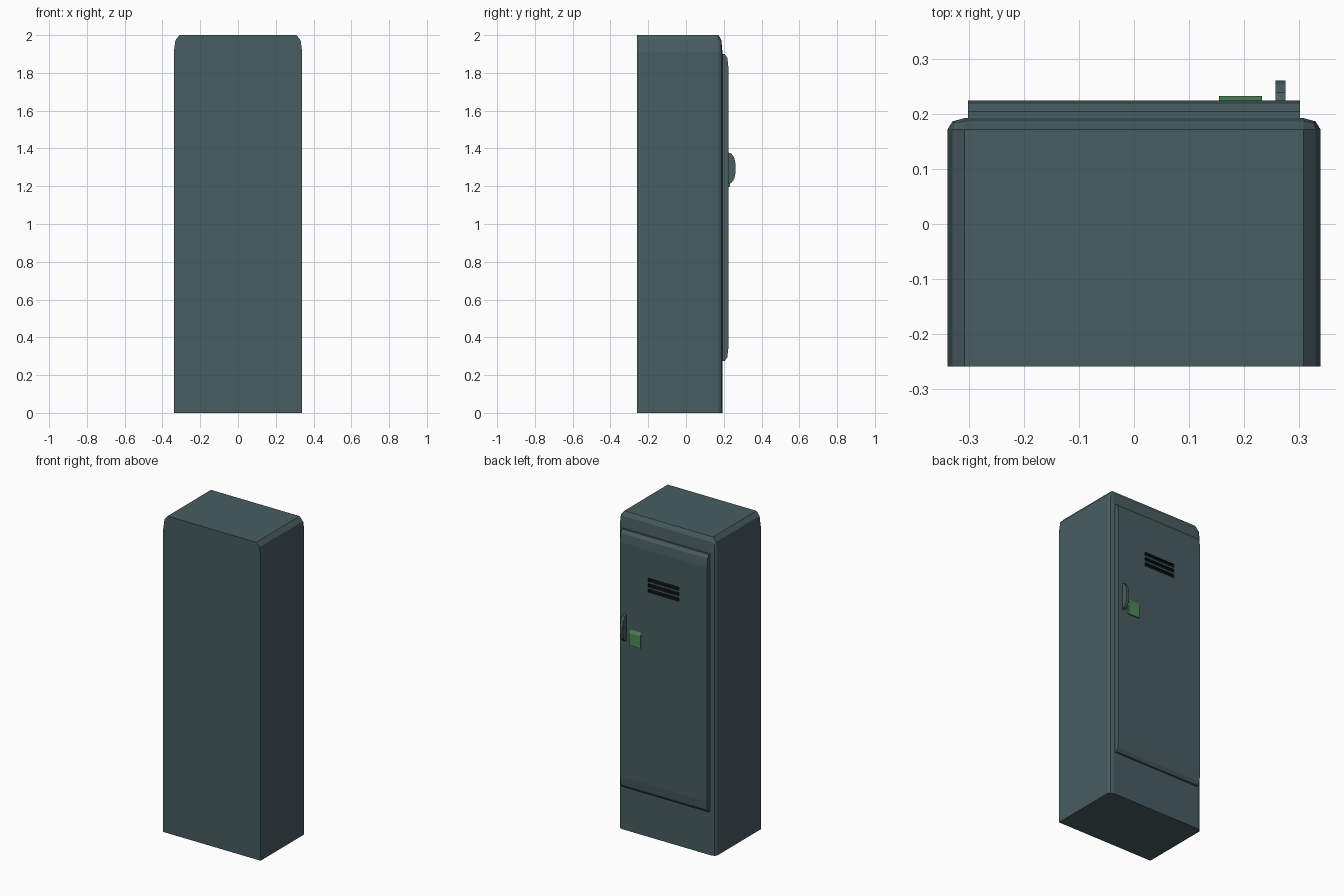
import bpy, bmesh
from mathutils import Matrix, Vector

if "Cube" in bpy.data.objects:
    bpy.data.objects.remove(bpy.data.objects["Cube"])


def material(name, rgb):
    m = bpy.data.materials.new(name)
    m.diffuse_color = (*rgb, 1)
    m.use_nodes = True
    m.node_tree.nodes["Principled BSDF"].inputs["Base Color"].default_value = m.diffuse_color
    return m


STEEL = material("painted_steel", (0.065, 0.11, 0.118))
GREEN = material("green_label", (0.08, 0.25, 0.10))
DARK = material("vent_dark", (0.006, 0.008, 0.009))


def finish(name, bm, mat):
    bmesh.ops.recalc_face_normals(bm, faces=bm.faces)
    me = bpy.data.meshes.new(name)
    bm.to_mesh(me)
    bm.free()
    me.materials.append(mat)
    ob = bpy.data.objects.new(name, me)
    bpy.context.collection.objects.link(ob)
    return ob


def extrude_x(name, profile, x0, x1, mat):
    """Extrude a (y, z) outline along x."""
    bm = bmesh.new()
    face = bm.faces.new([bm.verts.new((x0, y, z)) for y, z in profile])
    ext = bmesh.ops.extrude_face_region(bm, geom=[face])["geom"]
    verts = [v for v in ext if isinstance(v, bmesh.types.BMVert)]
    bmesh.ops.translate(bm, vec=(x1 - x0, 0, 0), verts=verts)
    return finish(name, bm, mat)


def mirrored(half, mid):
    """Complete an upper half outline by reflecting it about z = mid."""
    return half + [(y, 2 * mid - z) for y, z in reversed(half)]


# Cabinet body: bevelled on the door-side uprights and the top edges
bm = bmesh.new()
bmesh.ops.create_cube(bm, size=2)
edges = []
for e in bm.edges:
    c = (e.verts[0].co + e.verts[1].co) / 2
    upright = c.y > 0.5 and abs(c.x) > 0.5
    top = c.z > 0.5 and (abs(c.x) > 0.5 or c.y > 0.5)
    if upright or top:
        edges.append(e)
bmesh.ops.bevel(bm, geom=edges, offset=0.09, segments=2, profile=0.5,
                affect='EDGES')
bmesh.ops.transform(bm, verts=bm.verts, matrix=Matrix.Translation(
    Vector((0, -0.0335, 1))) @ Matrix.Diagonal((0.34, 0.2265, 1, 1)))
finish("cabinet_body", bm, STEEL)

# Door with rounded top and bottom edges
door_half = [(0.185, 1.90), (0.205, 1.90), (0.219, 1.879), (0.225, 1.825)]
door = extrude_x("door", mirrored(door_half, 1.087), -0.303, 0.303, STEEL)

# Vent slots cut into the door
for i in range(3):
    z = 1.639 - i * 0.034
    slot = [(0.208, z - 0.011), (0.24, z - 0.011), (0.24, z + 0.011), (0.208, z + 0.011)]
    cutter = extrude_x(f"vent_cutter_{i + 1}", slot, -0.107, 0.107, DARK)
    cutter.hide_render = True
    cutter.hide_set(True)
    mod = door.modifiers.new(f"vent_{i + 1}", 'BOOLEAN')
    mod.operation = 'DIFFERENCE'
    mod.solver = 'EXACT'
    mod.material_mode = 'TRANSFER'
    mod.object = cutter

# Handle
handle_half = [(0.22, 1.38), (0.24, 1.373), (0.255, 1.352), (0.262, 1.32)]
extrude_x("handle", mirrored(handle_half, 1.295), 0.258, 0.276, STEEL)

# Green label plate with a sloped top
plate = [(0.22, 1.195), (0.233, 1.195), (0.233, 1.272), (0.225, 1.293), (0.22, 1.293)]
extrude_x("label_plate", plate, 0.155, 0.233, GREEN)
